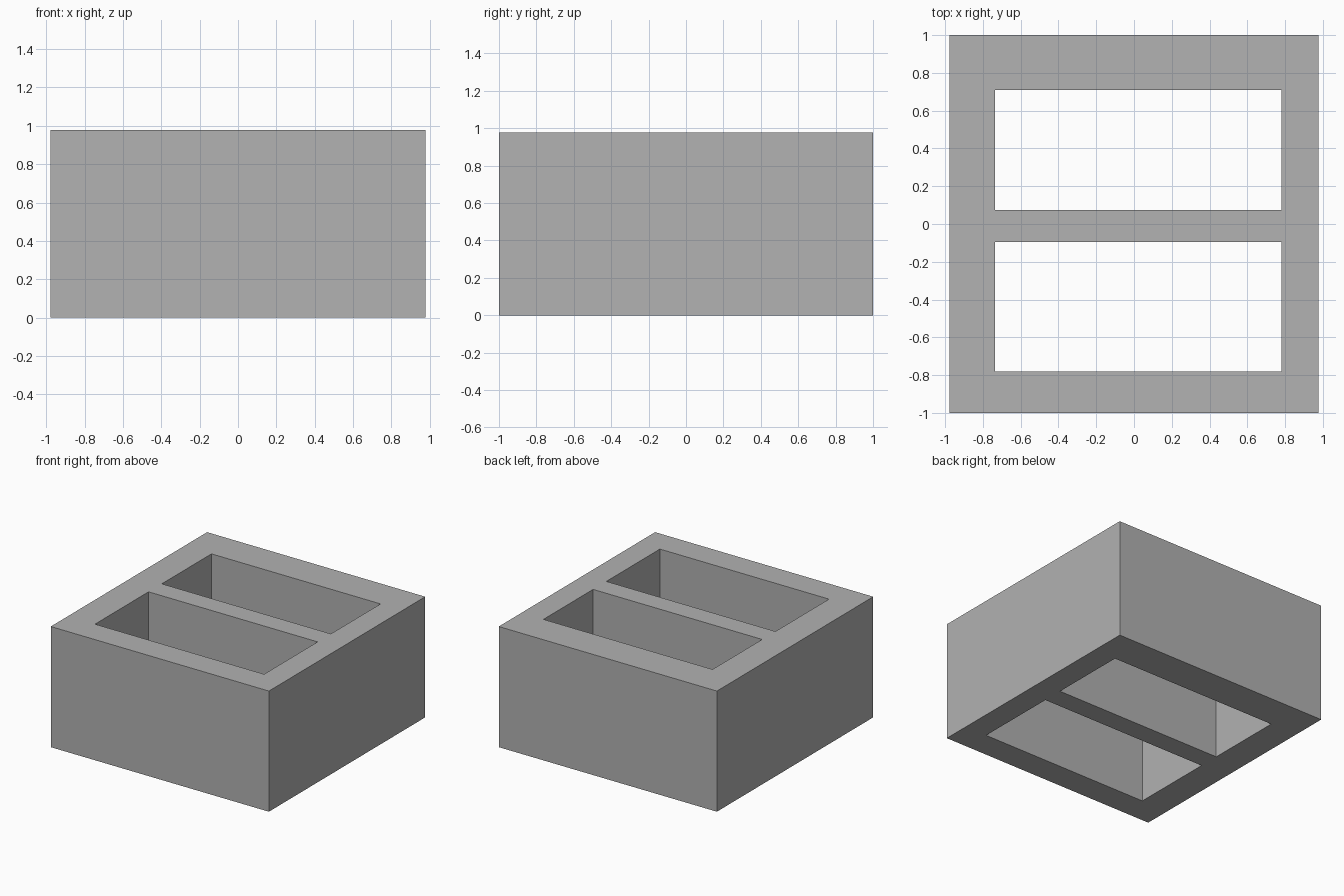
import bpy
import bmesh

cube = bpy.data.objects.get("Cube")
if cube:
    bpy.data.objects.remove(cube, do_unlink=True)

# Plan lines of the walls, and the overall height
XS = (-0.977, -0.735, 0.78, 0.977)
YS = (-1.0, -0.78, -0.095, 0.075, 0.71, 1.0)
HEIGHT = 0.977

# Plain grey
grey = bpy.data.materials.new("grey")
grey.use_nodes = True
colour = (0.445, 0.445, 0.445, 1)
grey.diffuse_color = colour
grey.node_tree.nodes["Principled BSDF"].inputs["Base Color"].default_value = colour

# Floor plan: a grid of cells, leaving the two openings empty
bm = bmesh.new()
grid = [[bm.verts.new((x, y, 0)) for y in YS] for x in XS]
for i in range(len(XS) - 1):
    for j in range(len(YS) - 1):
        if i == 1 and j % 2 == 1:
            continue
        bm.faces.new((grid[i][j], grid[i + 1][j], grid[i + 1][j + 1], grid[i][j + 1]))

# Raise the plan into a block with two through openings
raised = bmesh.ops.extrude_face_region(bm, geom=bm.faces[:], use_keep_orig=True)
top = [v for v in raised["geom"] if isinstance(v, bmesh.types.BMVert)]
bmesh.ops.translate(bm, verts=top, vec=(0, 0, HEIGHT))
bmesh.ops.recalc_face_normals(bm, faces=bm.faces[:])

mesh = bpy.data.meshes.new("hollow_block")
bm.to_mesh(mesh)
bm.free()
mesh.materials.append(grey)
block = bpy.data.objects.new("hollow_block", mesh)
bpy.context.collection.objects.link(block)
